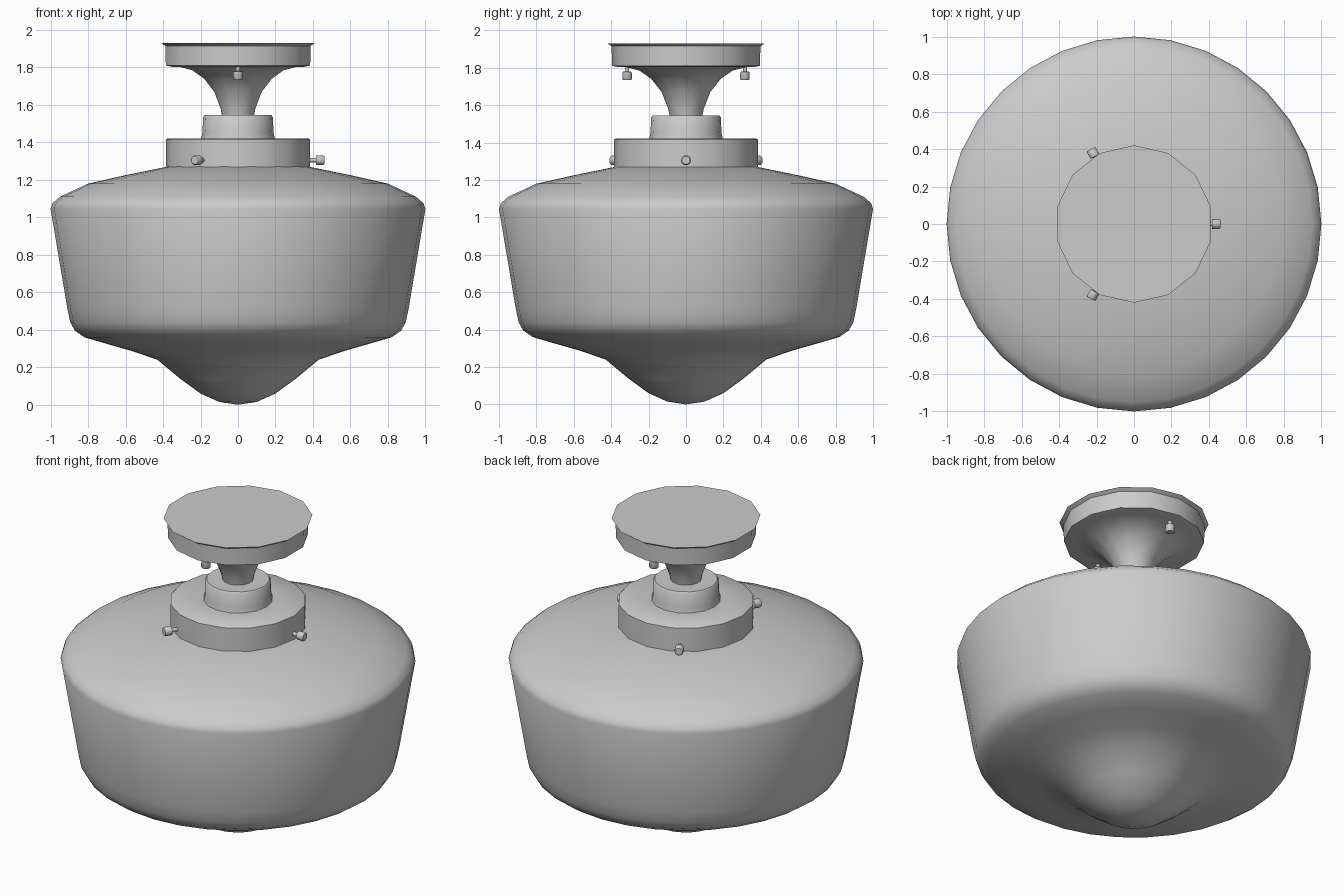
import bpy, math
from math import cos, sin, pi
from mathutils import Vector

cube = bpy.data.objects.get("Cube")
if cube:
    bpy.data.objects.remove(cube, do_unlink=True)

# One plain grey for the whole fixture
grey = bpy.data.materials.new("plain_grey")
grey.use_nodes = True
colour = (0.6, 0.6, 0.6, 1)
grey.diffuse_color = colour
grey.node_tree.nodes["Principled BSDF"].inputs["Base Color"].default_value = colour


def lathe(name, profile, sides, angle=40, spin=0.0):
    """Revolve (radius, height) points about z; ends are closed."""
    verts, rings, faces = [], [], []
    for r, z in profile:
        count = sides if r > 0 else 1
        rings.append(range(len(verts), len(verts) + count))
        for i in range(count):
            a = 2 * pi * i / sides + spin
            verts.append((r * cos(a), r * sin(a), z))
    for low, high in zip(rings, rings[1:]):
        for i in range(sides):
            j = (i + 1) % sides
            if len(low) == 1:
                faces.append((low[0], high[j], high[i]))
            elif len(high) == 1:
                faces.append((low[i], low[j], high[0]))
            else:
                faces.append((low[i], low[j], high[j], high[i]))
    if len(rings[0]) > 1:
        faces.append(tuple(reversed(rings[0])))
    if len(rings[-1]) > 1:
        faces.append(tuple(rings[-1]))
    mesh = bpy.data.meshes.new(name)
    mesh.from_pydata(verts, [], faces)
    mesh.materials.append(grey)
    obj = bpy.data.objects.new(name, mesh)
    bpy.context.collection.objects.link(obj)
    bpy.ops.object.select_all(action='DESELECT')
    obj.select_set(True)
    bpy.context.view_layer.objects.active = obj
    bpy.ops.object.shade_smooth_by_angle(angle=math.radians(angle))
    return obj


# Glass shade: pointed bowl, tapered wall, sloping shoulder
lathe("glass_shade", [
    (0, 0), (0.1, 0.015), (0.2, 0.06), (0.31, 0.14), (0.43, 0.24), (0.56, 0.285),
    (0.7, 0.325), (0.82, 0.36), (0.87, 0.395), (0.895, 0.44), (0.91, 0.51),
    (1.0, 1.045), (0.99, 1.075), (0.95, 1.11), (0.8, 1.18),
    (0.6, 1.225), (0.38, 1.27)], 32)

# Fitter ring holding the shade, with the socket collar on top
lathe("fitter_ring", [(0.385, 1.25), (0.385, 1.415), (0.375, 1.422), (0.2, 1.422)], 16)
lathe("socket_collar", [(0.198, 1.415), (0.19, 1.45), (0.186, 1.535), (0.178, 1.545)], 16)

# Flared stem and ceiling canopy
lathe("flared_stem", [(0.085, 1.53), (0.095, 1.58), (0.13, 1.67), (0.185, 1.74),
                      (0.25, 1.785), (0.32, 1.803), (0.375, 1.81)], 14, spin=pi / 2)
lathe("ceiling_canopy", [(0.36, 1.803), (0.395, 1.81), (0.398, 1.915), (0.42, 1.93)],
      14, spin=pi / 2)

# Screws: thin shank under a wider rounded head
screw = [(0.012, -0.035), (0.012, 0.01), (0.026, 0.012), (0.027, 0.05), (0.022, 0.056)]
for n in range(3):
    a = n * 2 * pi / 3
    out = Vector((cos(a), sin(a), 0))
    s = lathe(f"shade_screw_{n + 1}", screw, 10)
    s.location = out * 0.405 + Vector((0, 0, 1.305))
    s.rotation_euler = out.to_track_quat('Z', 'Y').to_euler()

for side, y in (("front", -0.315), ("back", 0.315)):
    s = lathe(f"canopy_screw_{side}", screw, 10)
    s.location = (0, y, 1.79)
    s.rotation_euler = (pi, 0, 0)
